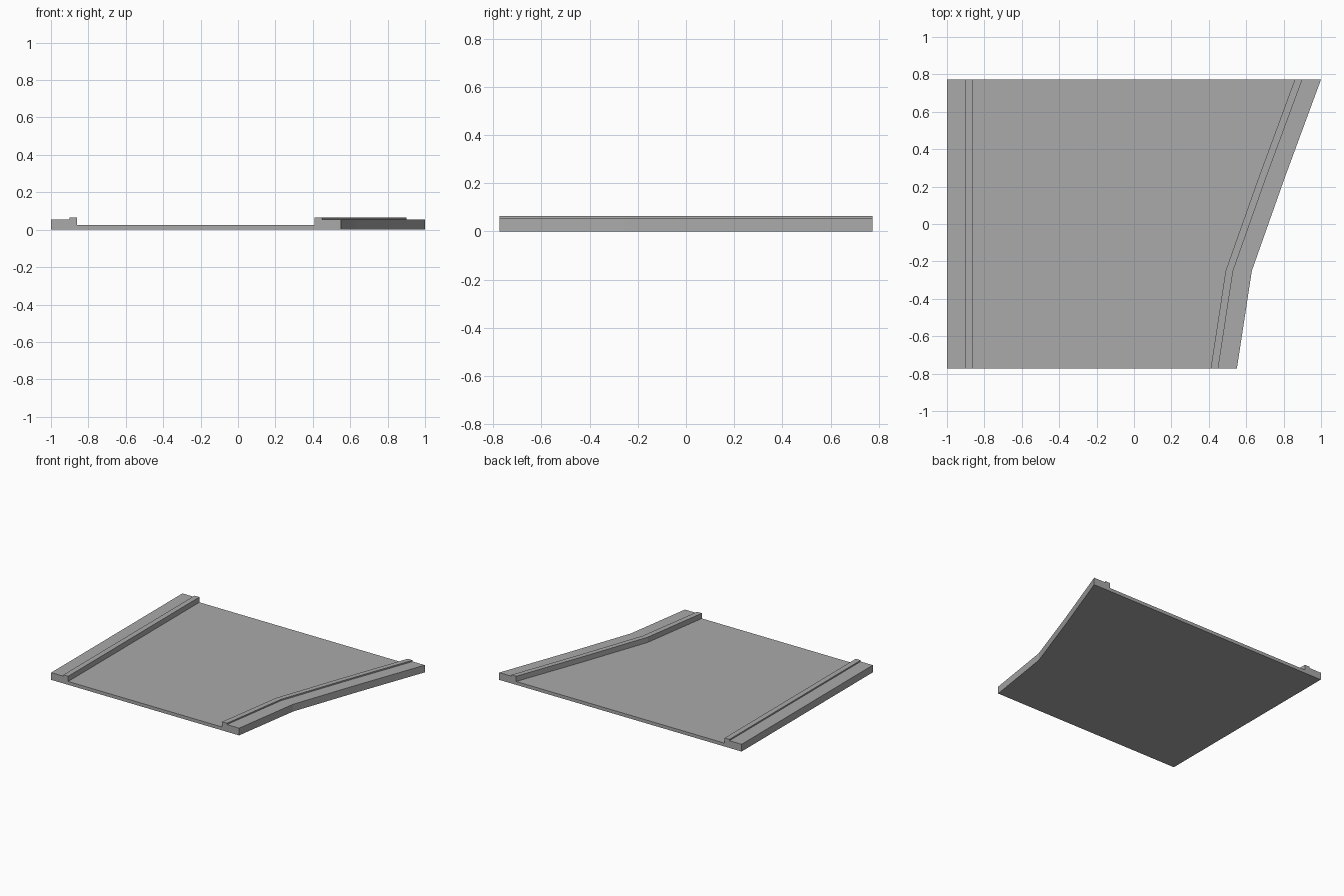
import bpy
import bmesh

cube = bpy.data.objects.get("Cube")
if cube:
    bpy.data.objects.remove(cube, do_unlink=True)

# Heights, edge widths and plan outline of the road
ROAD, WALK, KERB = 0.025, 0.054, 0.064
WALK_WIDTH, KERB_END = 0.10, 0.14
LEFT_EDGE = -1.0
STATIONS = [(-0.773, 0.55), (-0.25, 0.63), (0.25, 0.807), (0.773, 1.0)]  # y, outer x


def cross_section(y, outer):
    """Closed section: base, pavement, raised kerb and sunken road bed."""
    steps = [(0, 0), (0, WALK), (WALK_WIDTH, WALK), (WALK_WIDTH, KERB),
             (KERB_END, KERB), (KERB_END, ROAD)]
    left = [(LEFT_EDGE + d, y, z) for d, z in steps]
    right = [(outer - d, y, z) for d, z in reversed(steps)]
    return left + right


def sweep(name, sections, material):
    bm = bmesh.new()
    rings = [[bm.verts.new(p) for p in s] for s in sections]
    for a, b in zip(rings, rings[1:]):
        for i in range(len(a)):
            j = (i + 1) % len(a)
            bm.faces.new((a[i], a[j], b[j], b[i]))
    bm.faces.new(rings[0])
    bm.faces.new(rings[-1])
    bmesh.ops.recalc_face_normals(bm, faces=bm.faces)
    mesh = bpy.data.meshes.new(name)
    bm.to_mesh(mesh)
    bm.free()
    mesh.materials.append(material)
    obj = bpy.data.objects.new(name, mesh)
    bpy.context.collection.objects.link(obj)
    return obj


# Plain grey concrete
grey = bpy.data.materials.new("concrete_grey")
grey.use_nodes = True
colour = (0.4, 0.4, 0.4, 1)
grey.diffuse_color = colour
grey.node_tree.nodes["Principled BSDF"].inputs["Base Color"].default_value = colour

# Road bed with kerbs and pavements, flaring towards the back
sweep("road_section", [cross_section(y, x) for y, x in STATIONS], grey)
